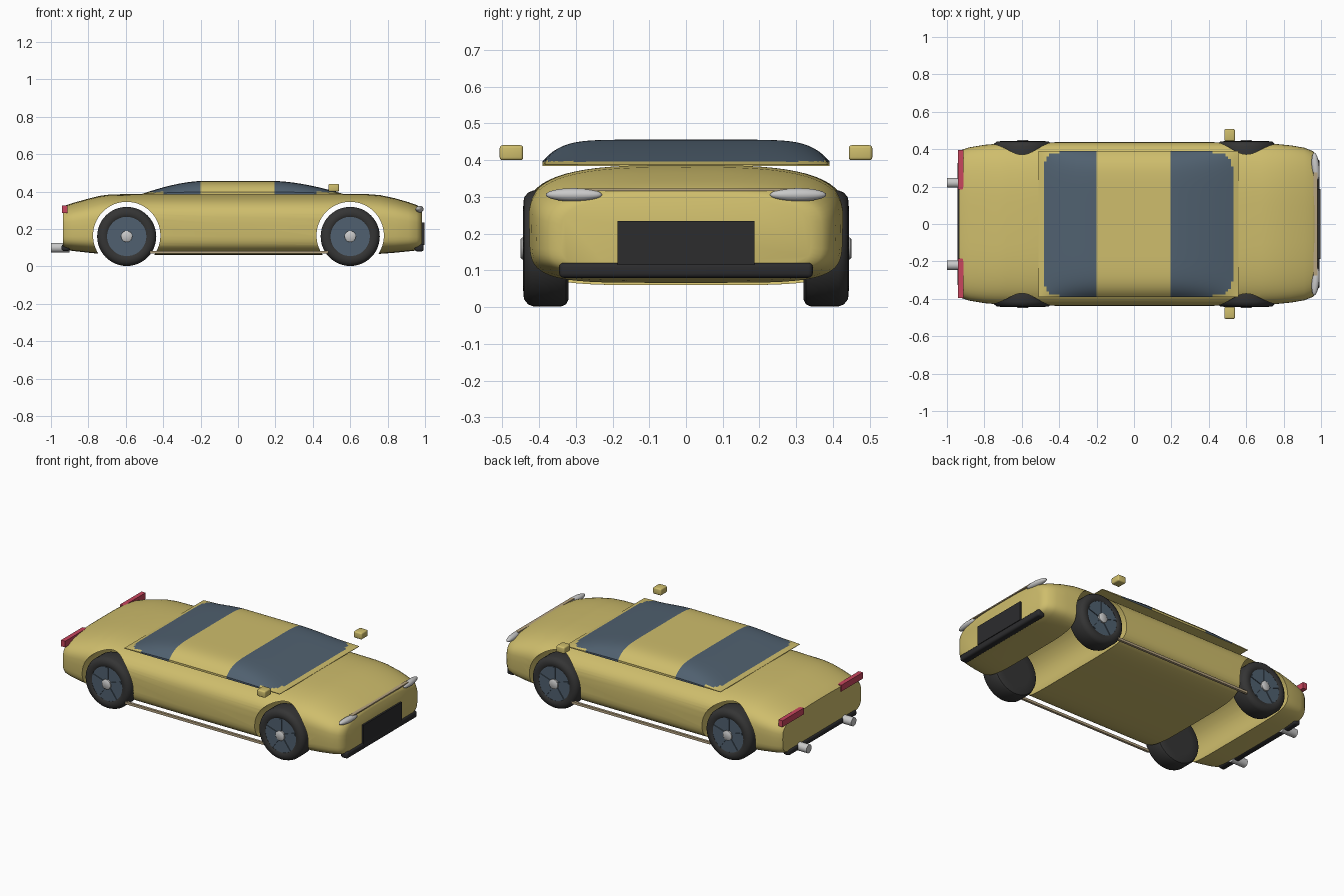
import bpy, bmesh, math
from mathutils import Matrix, Vector

if "Cube" in bpy.data.objects:
    bpy.data.objects.remove(bpy.data.objects["Cube"])


def material(name, rgb):
    m = bpy.data.materials.new(name)
    m.diffuse_color = (*rgb, 1)
    m.use_nodes = True
    m.node_tree.nodes["Principled BSDF"].inputs["Base Color"].default_value = m.diffuse_color
    return m


YELLOW = material("yellow paint", (0.62, 0.51, 0.15))
GLASS = material("slate glass", (0.08, 0.118, 0.16))
RUBBER = material("tyre black", (0.035, 0.035, 0.035))
DARK = material("dark trim", (0.025, 0.025, 0.027))
CHROME = material("light metal", (0.58, 0.58, 0.58))
RED = material("tail light red", (0.58, 0.06, 0.11))
BRONZE = material("bronze trim", (0.47, 0.37, 0.22))


def finish(name, bm, mats, angle=40):
    bmesh.ops.recalc_face_normals(bm, faces=bm.faces)
    me = bpy.data.meshes.new(name)
    bm.to_mesh(me)
    bm.free()
    ob = bpy.data.objects.new(name, me)
    bpy.context.collection.objects.link(ob)
    for m in mats:
        me.materials.append(m)
    bpy.ops.object.select_all(action='DESELECT')
    ob.select_set(True)
    bpy.context.view_layer.objects.active = ob
    if angle:
        bpy.ops.object.shade_smooth_by_angle(angle=math.radians(angle))
    return ob


def box(name, x, y, z, mat, bevel=0.0):
    """Box from (min, max) ranges with optional rounded edges."""
    bm = bmesh.new()
    bmesh.ops.create_cube(bm, size=1)
    for v in bm.verts:
        v.co = Vector([(r[0] + r[1]) / 2 + c * (r[1] - r[0]) for c, r in zip(v.co, (x, y, z))])
    if bevel:
        bmesh.ops.bevel(bm, geom=bm.edges[:], offset=bevel, segments=3, profile=0.5, affect='EDGES')
    return finish(name, bm, [mat])


def lathe(name, profile, centre, mat, side, steps=48):
    """Spin (radius, y) points about the y axis; side flips the outer face."""
    bm = bmesh.new()
    rings = []
    for r, y in profile:
        rings.append([bm.verts.new((centre[0] + r * math.cos(a), side * y, centre[1] + r * math.sin(a)))
                      for a in (2 * math.pi * i / steps for i in range(steps))])
    for a, b in zip(rings, rings[1:]):
        for i in range(steps):
            j = (i + 1) % steps
            bm.faces.new((a[i], a[j], b[j], b[i]))
    bm.faces.new(rings[0])
    bm.faces.new(rings[-1])
    return finish(name, bm, [mat])


# Body: lofted rounded sections (x, half width, top, bottom)
stations = [(-0.935, 0.385, 0.318, 0.095), (-0.92, 0.397, 0.327, 0.088), (-0.88, 0.41, 0.340, 0.082),
            (-0.8, 0.423, 0.362, 0.073), (-0.74, 0.429, 0.377, 0.067), (-0.68, 0.432, 0.385, 0.062),
            (-0.5, 0.437, 0.387, 0.06), (0, 0.438, 0.387, 0.06), (0.5, 0.437, 0.387, 0.06),
            (0.68, 0.432, 0.387, 0.062), (0.76, 0.428, 0.381, 0.067), (0.84, 0.42, 0.364, 0.073),
            (0.91, 0.408, 0.344, 0.08), (0.955, 0.39, 0.328, 0.085), (0.975, 0.37, 0.318, 0.09),
            (0.985, 0.34, 0.302, 0.1)]
bm = bmesh.new()
N = 64
rings = []
for x, w, top, bot in stations:
    mid, h, ring = (top + bot) / 2, (top - bot) / 2, []
    for i in range(N):
        c, s = math.cos(2 * math.pi * i / N), math.sin(2 * math.pi * i / N)
        n = 3.2 if s >= 0 else 5
        ring.append(bm.verts.new((x, math.copysign(w * abs(c) ** (2 / n), c),
                                  mid + math.copysign(h * abs(s) ** (2 / n), s))))
    rings.append(ring)
for a, b in zip(rings, rings[1:]):
    for i in range(N):
        j = (i + 1) % N
        bm.faces.new((a[i], a[j], b[j], b[i]))
bm.faces.new(rings[0])
bm.faces.new(rings[-1])
body = finish("body", bm, [YELLOW], 0)

# Wheel arches cut right through the body
for x in (-0.595, 0.6):
    cutter = lathe("arch_cutter", [(0.18, -0.6), (0.18, 0.6)], (x, 0.165), YELLOW, 1, 64)
    cutter.hide_render = True
    mod = body.modifiers.new("arch", 'BOOLEAN')
    mod.operation, mod.solver, mod.object = 'DIFFERENCE', 'EXACT', cutter
    bpy.ops.object.select_all(action='DESELECT')
    body.select_set(True)
    bpy.context.view_layer.objects.active = body
    bpy.ops.object.modifier_apply(modifier="arch")
    bpy.data.objects.remove(cutter, do_unlink=True)
bpy.ops.object.shade_smooth_by_angle(angle=math.radians(35))

# Cabin: low domed shell, glass chosen by height and distance from the middle
X0, X1, W, BASE = -0.51, 0.56, 0.39, 0.385
NX, NY = 76, 56


def roof(x, y):
    end = X1 if x > 0 else -X0
    t = max(0, (abs(x) - 0.2) / (end - 0.2))
    return BASE + 0.003 + 0.068 * (1 - t ** 1.6) * (1 - 0.86 * (abs(y) / W) ** 8)


bm = bmesh.new()
xs = [X0 + (X1 - X0) * i / NX for i in range(NX + 1)]
ys = [-W + 2 * W * j / NY for j in range(NY + 1)]
grid = [[bm.verts.new((x, y, roof(x, y))) for y in ys] for x in xs]
for i in range(NX):
    for j in range(NY):
        f = bm.faces.new((grid[i][j], grid[i + 1][j], grid[i + 1][j + 1], grid[i][j + 1]))
        c = f.calc_center_median()
        f.material_index = 1 if abs(c.x) > 0.2 and c.z > 0.397 else 0
rim = [e for e in bm.edges if e.is_boundary]
low = bmesh.ops.extrude_edge_only(bm, edges=rim)["geom"]
for v in low:
    if isinstance(v, bmesh.types.BMVert):
        v.co.z = BASE
bmesh.ops.holes_fill(bm, edges=[e for e in bm.edges if e.is_boundary], sides=0)
for f in bm.faces:
    if f.calc_center_median().z < BASE + 0.001:
        f.material_index = 0
finish("cabin", bm, [YELLOW, GLASS], 40)

# Wheels: tyre, rim disc, five spokes and hub cap
tyre = [(0.10, 0.32), (0.14, 0.32), (0.152, 0.326), (0.158, 0.34), (0.158, 0.415),
        (0.152, 0.43), (0.138, 0.441), (0.115, 0.443), (0.105, 0.437), (0.105, 0.43)]
for x, end in ((0.6, "front"), (-0.595, "rear")):
    for side, lr in ((1, "left"), (-1, "right")):
        c = (x, 0.16)
        tag = f"{end}_{lr}"
        lathe("tyre_" + tag, tyre, c, RUBBER, side)
        lathe("rim_" + tag, [(0.106, 0.42), (0.106, 0.436)], c, GLASS, side)
        lathe("hub_cap_" + tag, [(0.03, 0.43), (0.03, 0.446), (0.025, 0.45)], c, CHROME, side, 24)
        bm = bmesh.new()
        for k in range(5):
            m = (Matrix.Translation((x, side * 0.437, 0.16)) @ Matrix.Rotation(k * math.tau / 5, 4, 'Y')
                 @ Matrix.Translation((0, 0, 0.06)) @ Matrix.Diagonal((0.016, 0.008, 0.085, 1)))
            bmesh.ops.create_cube(bm, size=1, matrix=m)
        finish("spokes_" + tag, bm, [GLASS])

# Parts repeated on both sides
for s, lr in ((1, "left"), (-1, "right")):
    def span(a, b):
        return tuple(sorted((s * a, s * b)))
    box("mirror_" + lr, (0.483, 0.54), span(0.443, 0.507), (0.4, 0.441), YELLOW, 0.008)
    box("tail_light_" + lr, (-0.94, -0.912), span(0.185, 0.395), (0.286, 0.325), RED)
    box("side_rail_" + lr, (-0.47, 0.48), span(0.422, 0.437), (0.068, 0.083), BRONZE)
    # Headlight
    bm = bmesh.new()
    m = (Matrix.Translation((0.971, s * 0.305, 0.306)) @ Matrix.Rotation(s * 0.1, 4, 'Z')
         @ Matrix.Diagonal((0.02, 0.077, 0.018, 1)))
    bmesh.ops.create_uvsphere(bm, u_segments=32, v_segments=16, radius=1, matrix=m)
    finish("headlight_" + lr, bm, [CHROME])
    # Exhaust pipe
    bm = bmesh.new()
    m = Matrix.Translation((-0.95, s * 0.22, 0.1)) @ Matrix.Rotation(math.pi / 2, 4, 'Y')
    bmesh.ops.create_cone(bm, cap_ends=True, segments=32, radius1=0.026, radius2=0.026, depth=0.1, matrix=m)
    finish("exhaust_" + lr, bm, [CHROME])

# Nose and tail trim
box("grille", (0.96, 0.996), (-0.187, 0.187), (0.115, 0.234), DARK)
box("front_bumper", (0.945, 0.993), (-0.345, 0.345), (0.08, 0.121), DARK, 0.012)
box("rear_bumper", (-0.943, -0.9), (-0.335, 0.335), (0.082, 0.118), DARK, 0.012)
box("hood_trim", (0.96, 0.982), (-0.275, 0.275), (0.316, 0.323), BRONZE)
